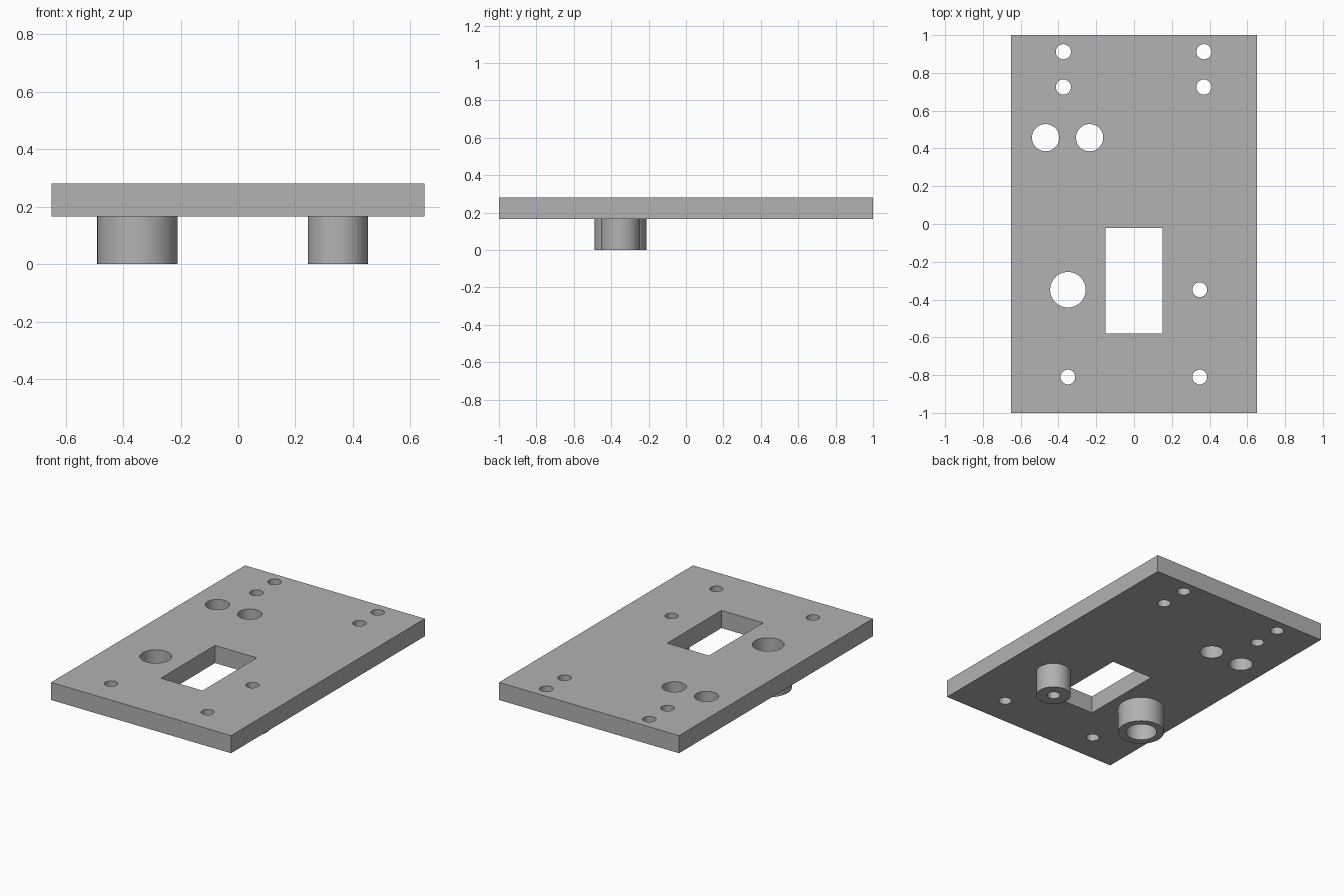
import bpy
import math

# Remove the default cube
cube = bpy.data.objects.get("Cube")
if cube:
    bpy.data.objects.remove(cube, do_unlink=True)

BOTTOM, TOP = 0.165, 0.28

grey = bpy.data.materials.new("plain grey")
grey.use_nodes = True
colour = (0.445, 0.445, 0.445, 1)
grey.diffuse_color = colour
grey.node_tree.nodes["Principled BSDF"].inputs["Base Color"].default_value = colour


def box(name, x0, x1, y0, y1, z0, z1):
    bpy.ops.mesh.primitive_cube_add(size=1, location=((x0 + x1) / 2, (y0 + y1) / 2, (z0 + z1) / 2))
    ob = bpy.context.object
    ob.name = name
    ob.scale = (x1 - x0, y1 - y0, z1 - z0)
    bpy.ops.object.transform_apply(location=False, rotation=False, scale=True)
    ob.data.materials.append(grey)
    return ob


def cylinder(name, x, y, radius, z0, z1):
    bpy.ops.mesh.primitive_cylinder_add(vertices=64, radius=radius, depth=z1 - z0,
                                        location=(x, y, (z0 + z1) / 2))
    ob = bpy.context.object
    ob.name = name
    ob.data.materials.append(grey)
    return ob


def cut(ob, cutters):
    """Subtract every cutter, then smooth only the round walls."""
    bpy.ops.object.select_all(action="DESELECT")
    bpy.context.view_layer.objects.active = ob
    ob.select_set(True)
    for cutter in cutters:
        mod = ob.modifiers.new("cut", "BOOLEAN")
        mod.operation = "DIFFERENCE"
        mod.solver = "EXACT"
        mod.object = cutter
        bpy.ops.object.modifier_apply(modifier=mod.name)
    bpy.ops.object.shade_smooth_by_angle(angle=math.radians(30))


# Solid parts
plate = box("plate", -0.65, 0.65, -1, 1, BOTTOM, TOP)
large_boss = cylinder("large_boss", -0.35, -0.35, 0.14, 0, BOTTOM)
small_boss = cylinder("small_boss", 0.348, -0.35, 0.105, 0, BOTTOM)

# Cutters: bored bosses, round holes and the rectangular window
large_bore = cylinder("large_bore_cutter", -0.35, -0.348, 0.094, -0.1, 0.4)
small_bore = cylinder("small_bore_cutter", 0.348, -0.348, 0.039, -0.1, 0.4)
window = box("window_cutter", -0.152, 0.15, -0.58, -0.02, 0, 0.4)
cutters = [large_bore, small_bore, window]

for x in (-0.374, 0.37):
    for y in (0.725, 0.912):
        cutters.append(cylinder("rear_hole_cutter", x, y, 0.04, 0, 0.4))
for x in (-0.35, 0.348):
    cutters.append(cylinder("front_hole_cutter", x, -0.81, 0.039, 0, 0.4))
for x in (-0.468, -0.235):
    cutters.append(cylinder("medium_hole_cutter", x, 0.457, 0.072, 0, 0.4))

cut(plate, cutters)
cut(large_boss, [large_bore])
cut(small_boss, [small_bore])

# The cutters are no longer needed
for cutter in cutters:
    bpy.data.objects.remove(cutter, do_unlink=True)
